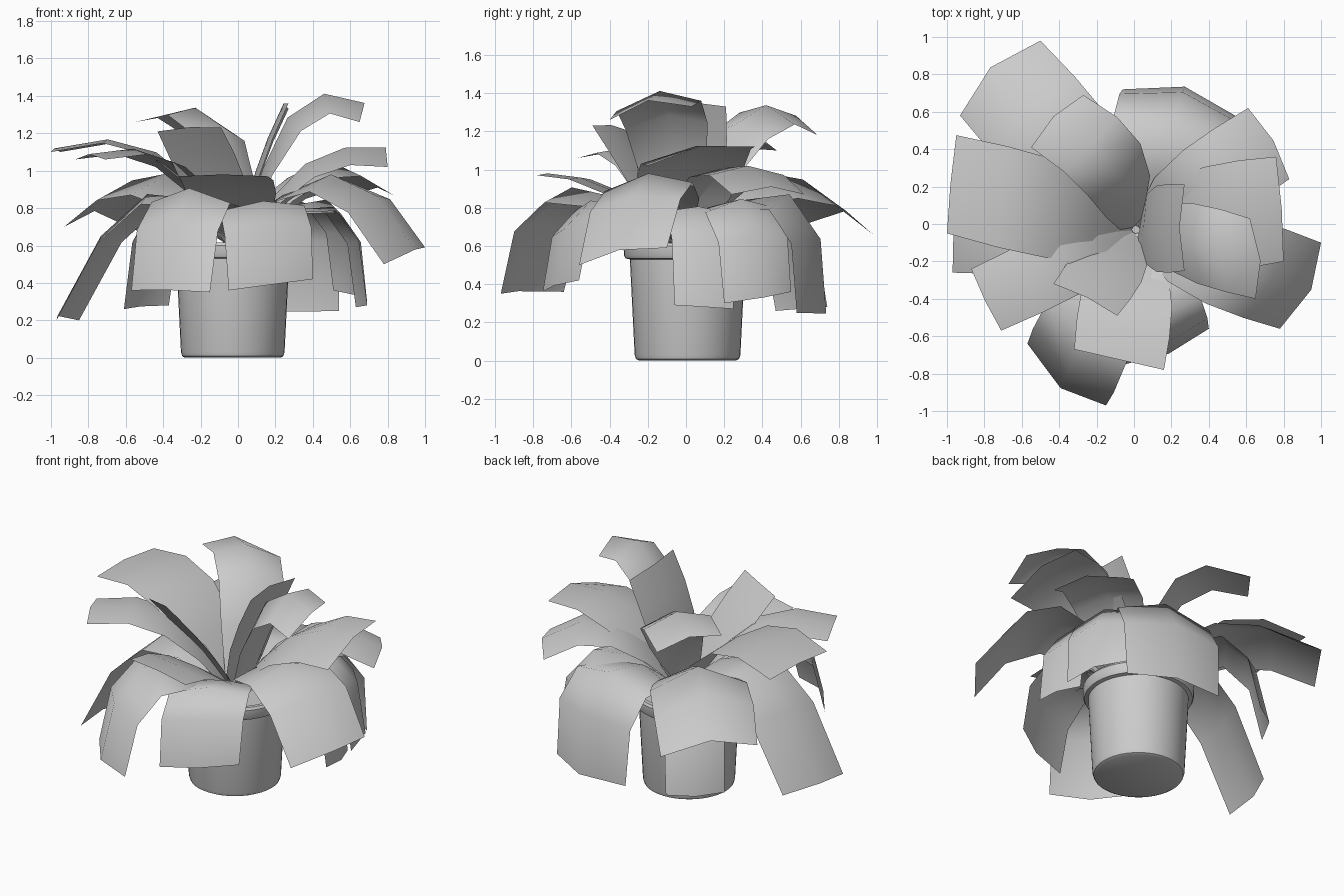
import bpy, bmesh, math
from mathutils import Vector


def add_object(name, bm, angle):
    me = bpy.data.meshes.new(name)
    bm.to_mesh(me)
    bm.free()
    ob = bpy.data.objects.new(name, me)
    bpy.context.collection.objects.link(ob)
    bpy.ops.object.select_all(action='DESELECT')
    bpy.context.view_layer.objects.active = ob
    ob.select_set(True)
    bpy.ops.object.shade_smooth_by_angle(angle=math.radians(angle))
    return ob


def lathe(name, profile, cx, cy, n=40):
    bm = bmesh.new()
    rings = []
    for r, z in profile:
        rings.append([bm.verts.new((cx + r * math.cos(2 * math.pi * i / n),
                                    cy + r * math.sin(2 * math.pi * i / n), z))
                      for i in range(n)])
    for a, b in zip(rings, rings[1:]):
        for i in range(n):
            j = (i + 1) % n
            bm.faces.new((a[i], a[j], b[j], b[i]))
    bm.faces.new(rings[0][::-1])
    bm.faces.new(rings[-1])
    return add_object(name, bm, 35)


# Pot with rolled rim, and the soil inside it
lathe("pot", [(0.255, 0), (0.27, 0.008), (0.277, 0.03), (0.302, 0.53), (0.325, 0.535),
              (0.333, 0.55), (0.335, 0.60), (0.325, 0.615), (0.30, 0.615), (0.29, 0.60),
              (0.285, 0.55)], -0.028, 0.008)
lathe("soil", [(0.286, 0.555), (0.286, 0.57)], -0.028, 0.008)

WIDTH = (0.0, 0.82, 1.0, 1.03, 1.0)    # half width along the leaf
KEEL = (0.0, 0.6, 1.0, 1.0, 1.0)       # raised midrib along the leaf


def leaf(name, a, b, f, zm, keel, shift=(0, 0)):
    """Arched strip: tip corners a and b, crest at fraction f and height zm."""
    a, b = Vector(a), Vector(b)
    tip = (a + b) / 2
    out = Vector((tip.x, tip.y, 0)).normalized()
    half = (b - a) / 2
    side = Vector((-out.y, out.x, 0))
    if side.dot(half) < 0:
        side = -side
    base = Vector((0.01, -0.03, 0.6)) + out * 0.02
    crest = base.lerp(tip, f) + Vector((*shift, 0))
    crest.z = zm
    bm = bmesh.new()
    grid = []
    for i in range(5):
        t = i / 4
        k0, k1, k2 = 2 * (t - .5) * (t - 1), 4 * t * (1 - t), 2 * t * (t - .5)
        c = base * k0 + crest * k1 + tip * k2
        tan = base * (4 * t - 3) + crest * (4 - 8 * t) + tip * (4 * t - 1)
        run = tan.dot(out)
        up = (Vector((0, 0, run)) - out * tan.z).normalized()
        w = half * WIDTH[i] if i else side * 0.06
        # twist toward the tip corners only near the end
        w = Vector((w.x, w.y, w.z * t))
        grid.append([bm.verts.new(c - w), bm.verts.new(c + up * keel * KEEL[i]),
                     bm.verts.new(c + w)])
    for p, q in zip(grid, grid[1:]):
        for j in range(2):
            bm.faces.new((p[j], p[j + 1], q[j + 1], q[j]))
    bmesh.ops.recalc_face_normals(bm, faces=bm.faces)
    return add_object(name, bm, 60)


# Drooping outer leaves: tip corners, crest fraction, crest height, midrib lift
drooping = [
    ((-0.97, -0.26, 0.20), (-0.85, 0.20, 0.20), 0.50, 0.82, 0.06),
    ((-0.57, -0.64, 0.36), (-0.15, -0.97, 0.35), 0.70, 0.83, 0.08),
    ((-0.05, -0.75, 0.36), (0.40, -0.56, 0.42), 0.72, 0.80, 0.04),
    ((0.78, -0.56, 0.50), (1.00, -0.10, 0.59), 0.54, 0.91, 0.07),
    ((0.69, -0.06, 0.29), (0.63, 0.25, 0.27), 0.74, 0.78, 0.03),
    ((0.69, 0.20, 0.30), (0.51, 0.55, 0.36), 0.75, 0.79, 0.06),
    ((0.54, 0.58, 0.25), (-0.06, 0.72, 0.25), 0.78, 0.79, 0.09),
    ((-0.37, 0.74, 0.28), (-0.61, 0.47, 0.26), 0.70, 0.80, 0.05),
    ((-0.50, 0.98, 0.66), (-0.93, 0.58, 0.70), 0.50, 0.86, 0.13),
]
# Raised inner leaves
raised = [
    ((-0.95, 0.475, 1.10), (-1.00, -0.05, 1.10), 0.45, 1.08, 0.02),
    ((-0.27, 0.69, 1.18), (-0.55, 0.41, 1.26), 0.45, 1.18, 0.07, (0.08, 0.05)),
    ((-0.87, -0.24, 1.06), (-0.71, -0.57, 1.06), 0.45, 1.02, 0.03),
    ((-0.43, -0.32, 1.21), (-0.09, -0.49, 1.23), 0.50, 0.94, 0.02),
    ((-0.32, -0.67, 0.97), (0.16, -0.78, 0.97), 0.50, 0.88, 0.01),
    ((0.65, -0.40, 1.26), (0.62, 0.03, 1.33), 0.45, 1.23, 0.08, (0.02, 0)),
    ((0.27, -0.25, 1.36), (0.27, 0.21, 1.33), 0.50, 0.98, 0.03, (-0.03, 0)),
    ((0.83, 0.24, 0.87), (0.61, 0.62, 0.87), 0.50, 0.96, 0.05),
    ((0.80, -0.20, 1.02), (0.76, 0.36, 1.12), 0.48, 0.99, 0.055),
]
for i, p in enumerate(drooping):
    leaf("drooping_leaf_%d" % (i + 1), *p)
for i, p in enumerate(raised):
    leaf("raised_leaf_%d" % (i + 1), *p)
